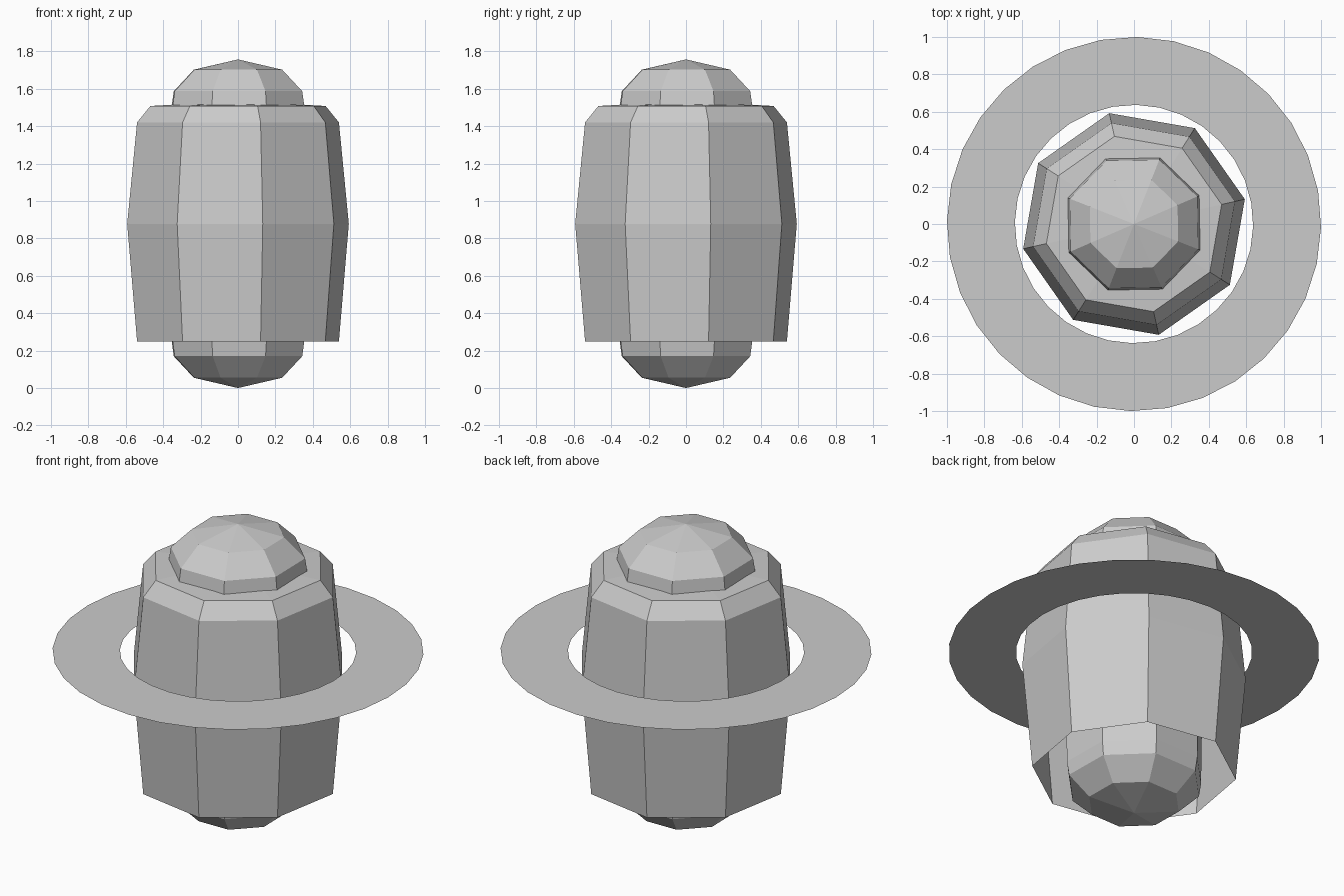
import bpy
import bmesh
from math import cos, sin, pi, radians

cube = bpy.data.objects.get("Cube")
if cube:
    bpy.data.objects.remove(cube, do_unlink=True)

GREY = (0.6, 0.6, 0.6, 1.0)
grey = bpy.data.materials.new("plain_grey")
grey.use_nodes = True
grey.diffuse_color = GREY
bsdf = grey.node_tree.nodes["Principled BSDF"]
bsdf.inputs["Base Color"].default_value = GREY
bsdf.inputs["Roughness"].default_value = 0.8


def lathe(name, profile, sides, turn):
    """Turn a (radius, height) profile, listed bottom to top, into a flat-faced solid."""
    bm = bmesh.new()
    rings = []
    for r, z in profile:
        if r == 0:
            rings.append([bm.verts.new((0, 0, z))] * sides)
        else:
            angles = [radians(turn) + 2 * pi * i / sides for i in range(sides)]
            rings.append([bm.verts.new((r * cos(a), r * sin(a), z)) for a in angles])
    for low, high in zip(rings, rings[1:]):
        for i in range(sides):
            j = (i + 1) % sides
            corners = [low[i], low[j], high[j], high[i]]
            bm.faces.new(list(dict.fromkeys(corners)))
    mesh = bpy.data.meshes.new(name)
    bm.to_mesh(mesh)
    bm.free()
    mesh.materials.append(grey)
    obj = bpy.data.objects.new(name, mesh)
    bpy.context.collection.objects.link(obj)
    return obj


# Eight-sided inner capsule, showing at both ends of the shell
lathe("inner_capsule",
      [(0, 0), (0.254, 0.055), (0.369, 0.17), (0.381, 0.25), (0.39, 0.878),
       (0.381, 1.507), (0.369, 1.587), (0.254, 1.702), (0, 1.757)], 8, 23.5)

# Outer shell: bulging barrel, chamfered shoulder, open underneath
lathe("outer_shell",
      [(0.553, 0.25), (0.607, 0.878), (0.553, 1.42), (0.48, 1.508), (0.34, 1.516)], 8, 12.6)

# Flat ring around the shell, a single sheet
lathe("flat_ring", [(1.0, 1.0), (0.637, 1.0)], 32, -1)
